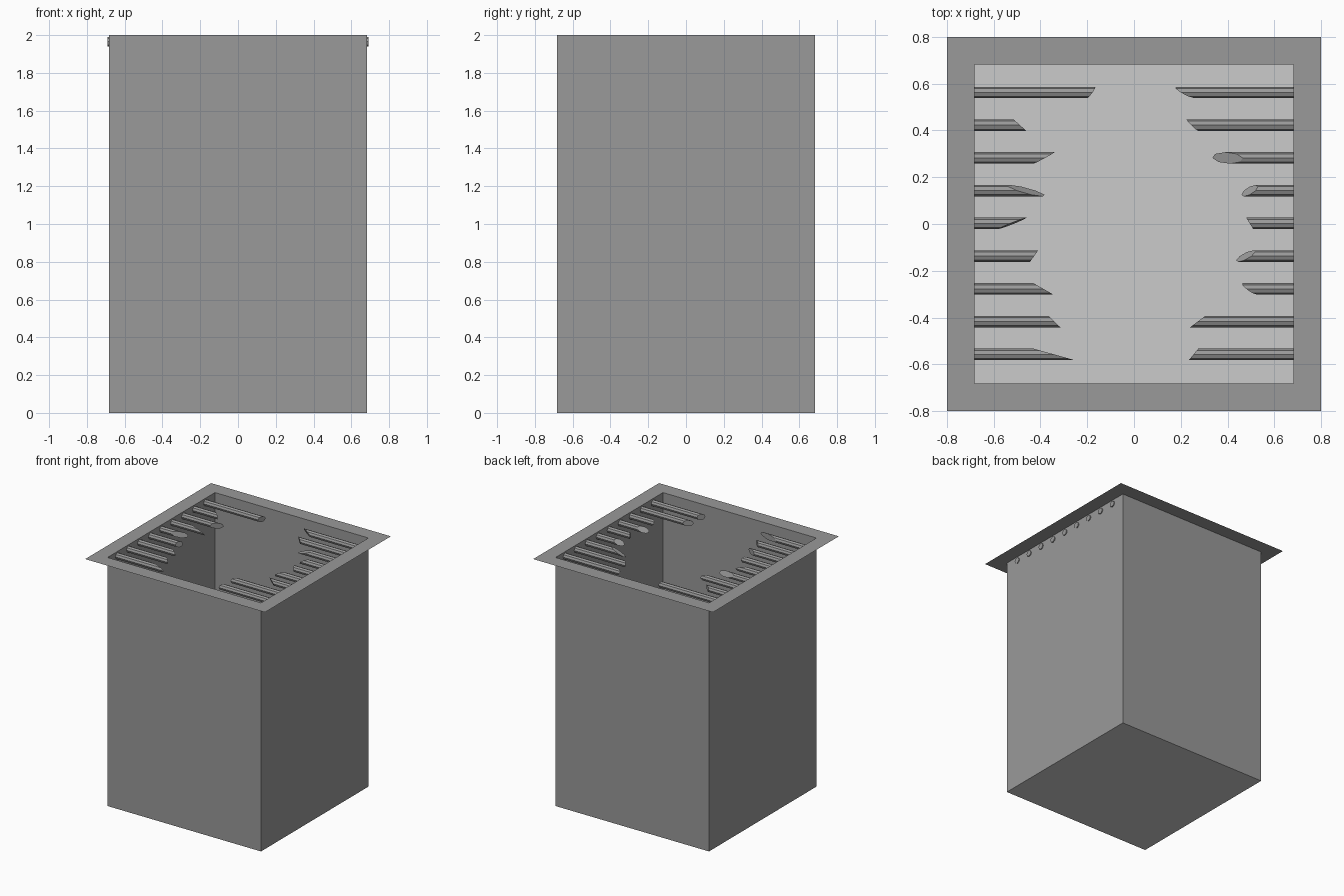
import bpy, bmesh, math

if "Cube" in bpy.data.objects:
    bpy.data.objects.remove(bpy.data.objects["Cube"])

W, RIM, H = 0.683, 0.80, 2.0      # shaft half width, rim half width, height
R, BAR_Z, OUT = 0.0245, 1.965, 0.69

# Dark grey metal for walls, rim and bars; the floor stays default grey
dark = bpy.data.materials.new("dark_metal")
dark.diffuse_color = (0.32, 0.32, 0.32, 1)
dark.use_nodes = True
dark.node_tree.nodes["Principled BSDF"].inputs["Base Color"].default_value = dark.diffuse_color


def make_object(name, bm, material=dark):
    mesh = bpy.data.meshes.new(name)
    bm.to_mesh(mesh)
    bm.free()
    if material:
        mesh.materials.append(material)
    ob = bpy.data.objects.new(name, mesh)
    bpy.context.collection.objects.link(ob)
    return ob


def square(bm, half, z):
    return [bm.verts.new((sx * half, sy * half, z))
            for sx, sy in ((-1, -1), (1, -1), (1, 1), (-1, 1))]


def bridge(bm, a, b):
    n = len(a)
    for i in range(n):
        j = (i + 1) % n
        bm.faces.new((a[i], a[j], b[j], b[i]))


# Thin shaft walls
bm = bmesh.new()
bridge(bm, square(bm, W, 0), square(bm, W, H))
make_object("shaft_walls", bm)

# Pale floor
bm = bmesh.new()
bm.faces.new(square(bm, W, 0))
make_object("floor", bm, None)

# Flat rim around the opening
bm = bmesh.new()
bridge(bm, square(bm, RIM, H), square(bm, W, H))
make_object("rim", bm)


# Broken bar: octagonal rod, its inner end cut along a slanted plane
def broken_bar(name, side, y, x_back, x_front, lean):
    bm = bmesh.new()
    outer, tip = [], []
    for i in range(8):
        a = math.radians(45 * i)
        c, s = math.cos(a), math.sin(a)
        x = (x_back + x_front) / 2 + (x_back - x_front) / 2 * c
        x += lean / 2 * s              # positive lean shortens the top
        outer.append(bm.verts.new((side * OUT, y + R * c, BAR_Z + R * s)))
        tip.append(bm.verts.new((side * x, y + R * c, BAR_Z + R * s)))
    bridge(bm, outer, tip)
    bm.faces.new(outer)
    bm.faces.new(tip)
    bmesh.ops.recalc_face_normals(bm, faces=bm.faces)
    make_object(name, bm)


# Tip distance at the back edge, at the front edge, and lean, from back to front
LEFT = [(.165, .20, -.01), (.515, .46, 0), (.34, .43, -.01),
        (.53, .39, .08), (.46, .58, .02), (.41, .445, 0),
        (.43, .345, 0), (.365, .315, 0), (.43, .255, 0)]
RIGHT = [(.18, .26, -.04), (.225, .275, -.01), (.39, .41, .13),
         (.52, .47, .05), (.48, .51, 0), (.51, .445, .05),
         (.465, .525, -.03), (.305, .24, 0), (.275, .235, 0)]

for label, side, tips in (("left", -1, LEFT), ("right", 1, RIGHT)):
    for i, (back, front, lean) in enumerate(tips):
        broken_bar(f"broken_bar_{label}_{i + 1}", side, 0.5625 - 0.14 * i,
                   back, front, lean)
